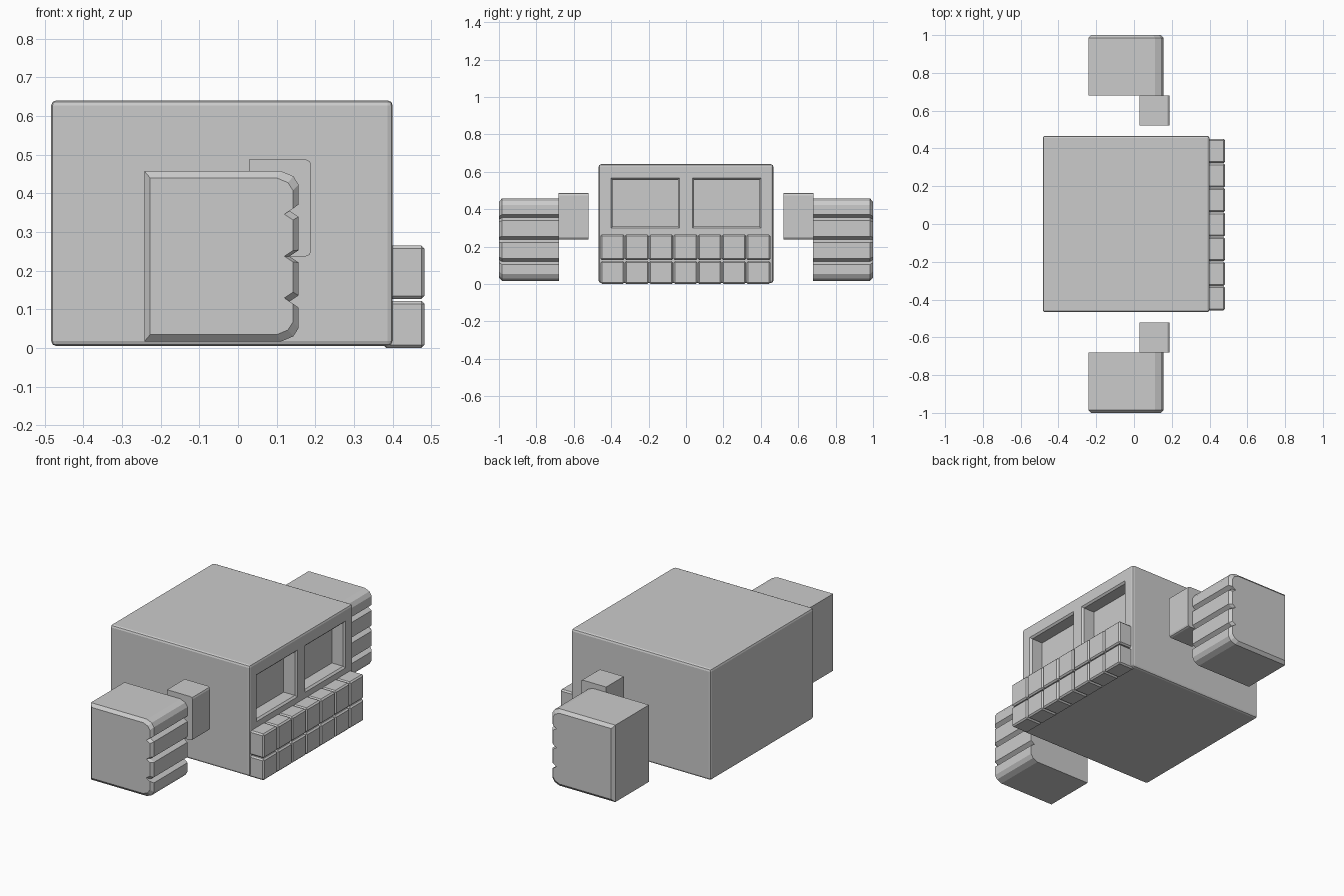
import bpy, bmesh

if "Cube" in bpy.data.objects:
    bpy.data.objects.remove(bpy.data.objects["Cube"])


def make_object(name, bm):
    bmesh.ops.recalc_face_normals(bm, faces=bm.faces)
    mesh = bpy.data.meshes.new(name)
    bm.to_mesh(mesh)
    bm.free()
    obj = bpy.data.objects.new(name, mesh)
    bpy.context.collection.objects.link(obj)
    return obj


def box(name, lo, hi, bevel=0.0, segments=1):
    bm = bmesh.new()
    bmesh.ops.create_cube(bm, size=1)
    for v in bm.verts:
        v.co = [(a + b) / 2 + c * (b - a) for a, b, c in zip(lo, hi, v.co)]
    if bevel:
        bmesh.ops.bevel(bm, geom=bm.edges[:], offset=bevel, segments=segments,
                        profile=0.5, affect='EDGES')
    return make_object(name, bm)


def loft(name, rings):
    """Bridge equal-length closed rings and cap both ends."""
    bm = bmesh.new()
    loops = [[bm.verts.new(p) for p in ring] for ring in rings]
    n = len(loops[0])
    for a, b in zip(loops, loops[1:]):
        for i in range(n):
            j = (i + 1) % n
            bm.faces.new((a[i], a[j], b[j], b[i]))
    bm.faces.new(loops[0])
    bm.faces.new(loops[-1])
    return make_object(name, bm)


# Head block
head = box("head", (-0.483, -0.467, 0.005), (0.4, 0.467, 0.64), 0.013, 2)

# Recessed eye sockets with a chamfered rim
for side in (-1, 1):
    rings = []
    for x, grow in ((0.32, 0.0), (0.39, 0.0), (0.41, 0.02)):
        w, h, y, z = 0.174 + grow, 0.124 + grow, side * 0.218, 0.432
        rings.append([(x, y - w, z - h), (x, y + w, z - h),
                      (x, y + w, z + h), (x, y - w, z + h)])
    cutter = loft("eye_cutter", rings)
    mod = head.modifiers.new("eye_socket", 'BOOLEAN')
    mod.object = cutter
    mod.operation = 'DIFFERENCE'
    mod.solver = 'EXACT'
    bpy.context.view_layer.objects.active = head
    bpy.ops.object.modifier_apply(modifier=mod.name)
    bpy.data.objects.remove(cutter)

# Two rows of seven teeth
for row, z0, z1 in (("lower", 0.0, 0.122), ("upper", 0.127, 0.265)):
    for i in range(7):
        y = -0.003 + (i - 3) * 0.13
        box(f"{row}_tooth_{i + 1}", (0.375, y - 0.064, z0),
            (0.482, y + 0.064, z1), 0.008)

# Side outline of a fist: flat back, notches between four fingers
fist = [(-0.242, 0.457), (-0.242, 0.017), (0.112, 0.017), (0.143, 0.03),
        (0.157, 0.052)]
for z in (0.12, 0.237, 0.355):
    fist += [(0.157, z - 0.016), (0.133, z), (0.157, z + 0.016)]
fist += [(0.157, 0.422), (0.143, 0.444), (0.112, 0.457)]

# Side outline of a thumb: only the leading corners are softened
thumb = [(0.028, 0.237), (0.176, 0.237), (0.185, 0.241), (0.189, 0.25),
         (0.189, 0.474), (0.185, 0.483), (0.176, 0.487), (0.028, 0.487)]


def ring_at(outline, y, sx=1.0, sz=1.0):
    cx, cz = -0.0425, 0.237
    return [(cx + (x - cx) * sx, y, cz + (z - cz) * sz) for x, z in outline]


# Floating hands on both sides
for side, s in (("front", -1), ("back", 1)):
    loft(f"{side}_fist", [ring_at(fist, s * 0.68), ring_at(fist, s * 0.984),
                          ring_at(fist, s * 1.0, 0.925, 0.92)])
    loft(f"{side}_thumb", [ring_at(thumb, s * 0.522), ring_at(thumb, s * 0.681)])
